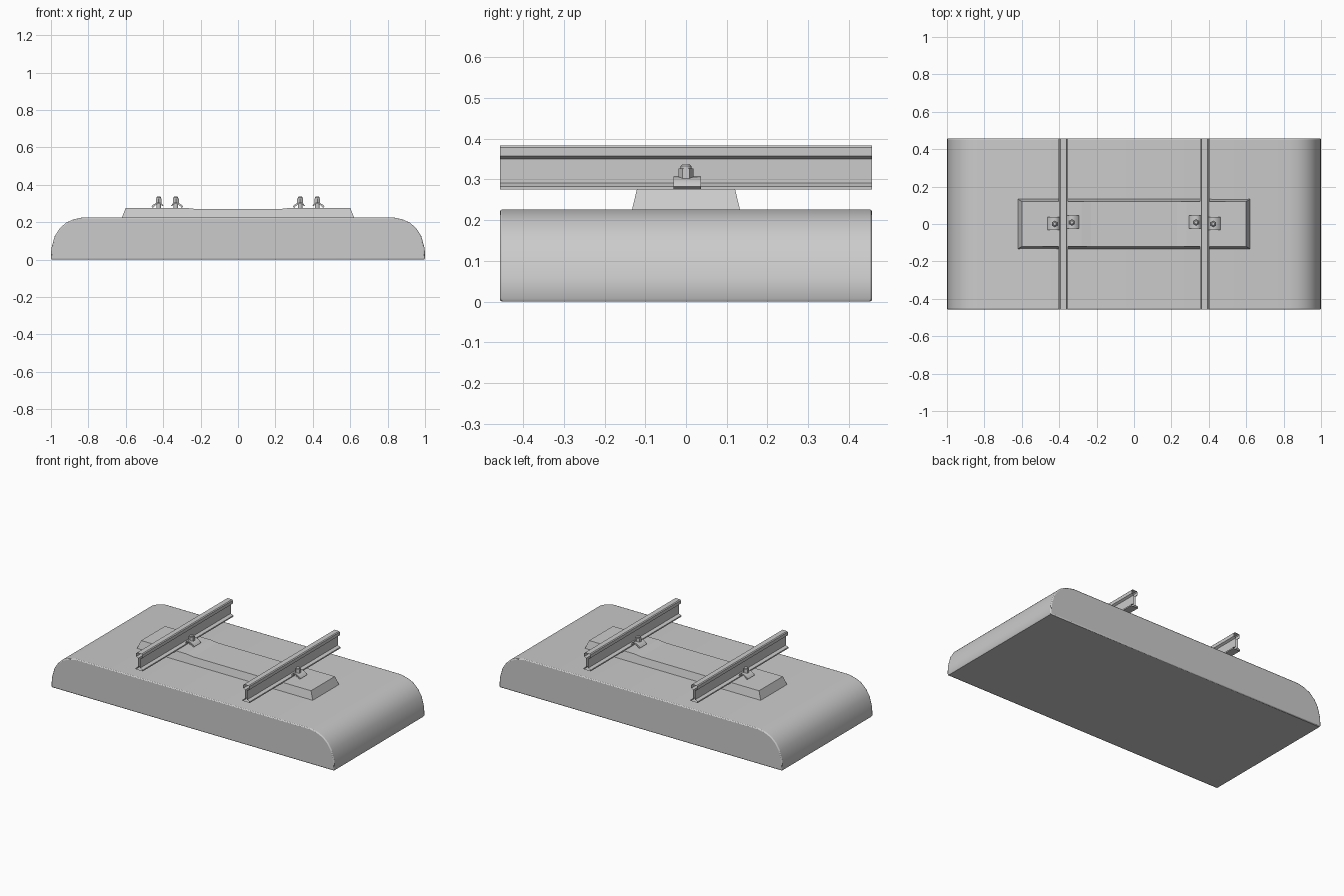
import bpy, bmesh, math
from mathutils import Matrix

cube = bpy.data.objects.get("Cube")
if cube:
    bpy.data.objects.remove(cube, do_unlink=True)

grey = bpy.data.materials.new("plain_grey")
grey.use_nodes = True
colour = (0.6, 0.6, 0.6, 1)
grey.diffuse_color = colour
grey.node_tree.nodes["Principled BSDF"].inputs["Base Color"].default_value = colour


def add_object(name, bm, smooth=None):
    bmesh.ops.recalc_face_normals(bm, faces=bm.faces[:])
    mesh = bpy.data.meshes.new(name)
    bm.to_mesh(mesh)
    bm.free()
    mesh.materials.append(grey)
    obj = bpy.data.objects.new(name, mesh)
    bpy.context.collection.objects.link(obj)
    if smooth:
        bpy.ops.object.select_all(action='DESELECT')
        obj.select_set(True)
        bpy.context.view_layer.objects.active = obj
        bpy.ops.object.shade_smooth_by_angle(angle=math.radians(smooth))
    return obj


def extrude_y(profile, y0, y1, caps=True):
    """Sweep a closed x-z outline along y."""
    bm = bmesh.new()
    near = [bm.verts.new((x, y0, z)) for x, z in profile]
    far = [bm.verts.new((x, y1, z)) for x, z in profile]
    n = len(profile)
    for i in range(n):
        j = (i + 1) % n
        bm.faces.new((near[i], near[j], far[j], far[i]))
    if caps:
        bm.faces.new(near)
        bm.faces.new(far[::-1])
    return bm


def mirrored(half):
    return half + [(-x, z) for x, z in reversed(half)]


# Ballast bed with rounded shoulders
half = [(0.995, 0), (1, 0.008), (0.998, 0.06), (0.98, 0.125), (0.955, 0.165),
        (0.92, 0.197), (0.88, 0.215), (0.83, 0.226)]
bed = add_object("ballast_bed", extrude_y(mirrored(half), -0.457, 0.457), 35)
bevel = bed.modifiers.new("soft_rim", 'BEVEL')
bevel.width = 0.006
bevel.segments = 2
bevel.limit_method = 'ANGLE'
bevel.angle_limit = math.radians(60)

# Sleeper: tapered block, slightly lower in the middle
half = [(0.625, 0.215), (0.6, 0.277), (0.28, 0.277), (0.23, 0.271)]
bm = extrude_y(mirrored(half), -0.135, 0.135)
for v in bm.verts:
    if v.co.z > 0.25:
        v.co.y *= 0.89
add_object("sleeper", bm)

# Rails: I-shaped sections with open ends
half = [(0.025, 0.275), (0.025, 0.283), (0.007, 0.291), (0.007, 0.35),
        (0.021, 0.357), (0.021, 0.378), (0.016, 0.383)]
for side, name in ((-1, "right"), (1, "left")):
    centre = side * 0.378
    section = [(centre + x, z) for x, z in mirrored(half)]
    add_object(name + "_rail", extrude_y(section, -0.457, 0.457, caps=False))

    # Arched clip and bolt on each side of the rail
    for out, place in ((1, "outer"), (-1, "inner")):
        d = side * out
        shift = 0.003 if out == 1 else 0.011
        top = [(0.085, 0.282), (0.078, 0.292), (0.06, 0.303), (0.043, 0.307),
               (0.028, 0.3), (0.021, 0.288)]
        under = [(0.027, 0.286), (0.032, 0.294), (0.043, 0.299),
                 (0.058, 0.295), (0.07, 0.285), (0.077, 0.277)]
        arch = [(centre + d * x, z) for x, z in top + under]
        add_object(f"{name}_{place}_clip", extrude_y(arch, shift - 0.034, shift + 0.034), 40)

        bm = bmesh.new()
        for sides, r1, r2, z0, z1 in ((6, 0.018, 0.018, 0.3, 0.327),
                                      (10, 0.013, 0.013, 0.27, 0.333),
                                      (10, 0.013, 0.008, 0.333, 0.338)):
            bmesh.ops.create_cone(
                bm, cap_ends=True, segments=sides, radius1=r1, radius2=r2, depth=z1 - z0,
                matrix=Matrix.Translation((centre + d * 0.046, shift - 0.003, (z0 + z1) / 2)))
        add_object(f"{name}_{place}_bolt", bm, 40)
